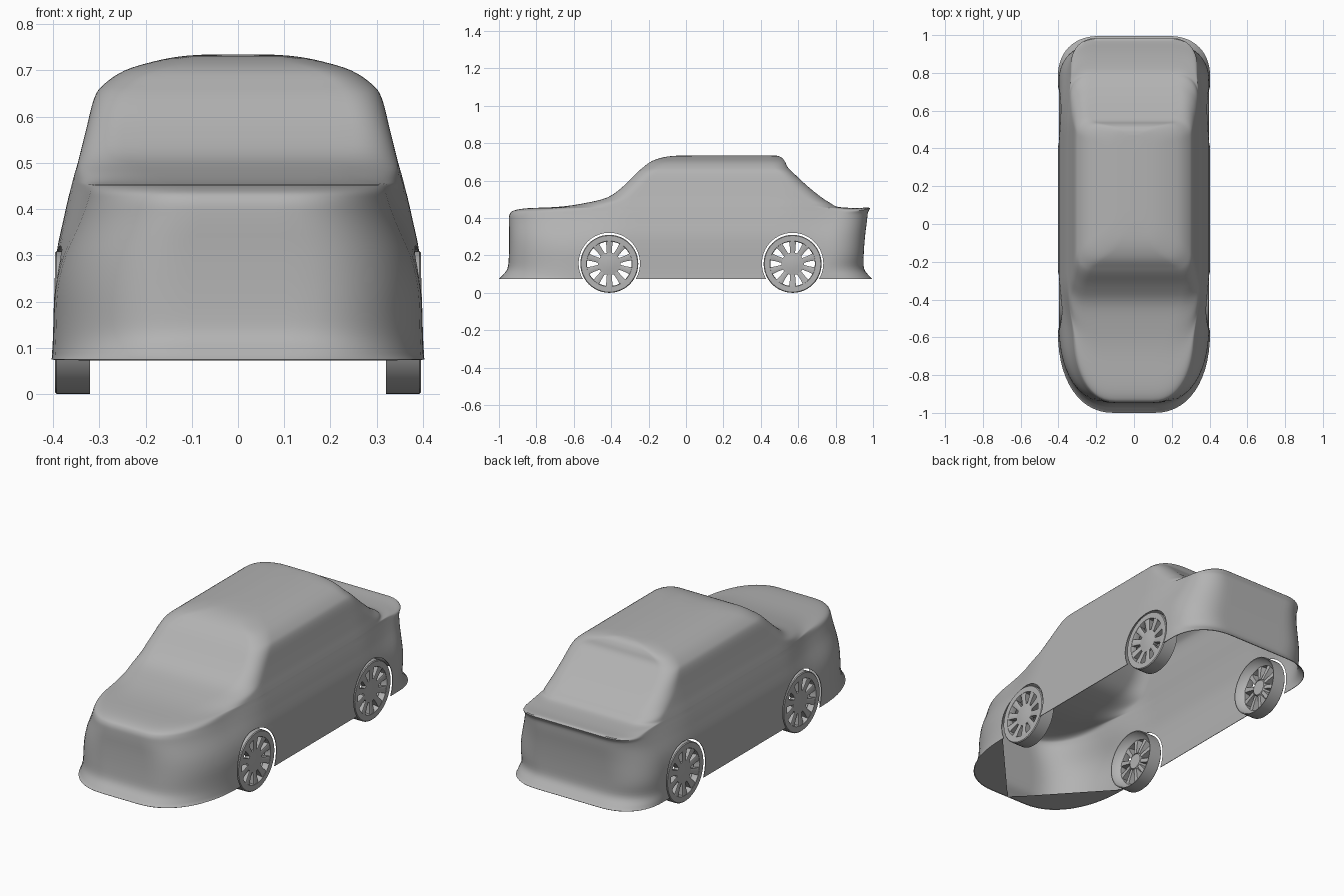
import bpy, bmesh, math
from mathutils import Matrix

cube = bpy.data.objects.get("Cube")
if cube:
    bpy.data.objects.remove(cube, do_unlink=True)

grey = bpy.data.materials.new("plain grey")
grey.use_nodes = True
grey.diffuse_color = (0.45, 0.45, 0.45, 1)
grey.node_tree.nodes["Principled BSDF"].inputs["Base Color"].default_value = grey.diffuse_color


def make_object(name, bm):
    bmesh.ops.recalc_face_normals(bm, faces=bm.faces)
    mesh = bpy.data.meshes.new(name)
    bm.to_mesh(mesh)
    bm.free()
    mesh.materials.append(grey)
    ob = bpy.data.objects.new(name, mesh)
    bpy.context.collection.objects.link(ob)
    return ob


def smooth(ob, degrees=40):
    bpy.ops.object.select_all(action="DESELECT")
    ob.select_set(True)
    bpy.context.view_layer.objects.active = ob
    bpy.ops.object.shade_smooth_by_angle(angle=math.radians(degrees))


# Body levels: height, front, back, half width, front corner across, front corner along, back corner
LEVELS = [
    (.075, -1, .995, .403, .3, .44, .22),
    (.09, -.985, .98, .402, .3, .44, .22),
    (.13, -.955, .952, .4, .28, .42, .22),
    (.2, -.947, .95, .398, .27, .42, .2),
    (.3, -.945, .957, .393, .27, .4, .2),
    (.38, -.947, .967, .377, .27, .4, .18),
    (.42, -.943, .972, .368, .26, .4, .16),
    (.44, -.92, .98, .363, .25, .38, .15),
    (.452, -.85, .9, .36, .24, .35, .14),
    (.46, -.68, .81, .358, .2, .25, .12),
    (.478, -.55, .775, .353, .15, .17, .1),
    (.51, -.42, .725, .344, .1, .12, .1),
    (.57, -.335, .65, .329, .08, .1, .1),
    (.64, -.265, .575, .311, .08, .1, .08),
    (.67, -.23, .545, .29, .08, .1, .08),
    (.7, -.19, .53, .245, .08, .1, .08),
    (.72, -.14, .515, .18, .08, .1, .08),
    (.731, -.08, .495, .12, .06, .1, .08),
    (.735, 0, .47, .06, .05, .1, .05),
]


def spline(rows, steps):
    """Catmull-Rom interpolation through all rows."""
    out = []
    for i in range(len(rows) - 1):
        a, b, c, d = (rows[min(max(i + k, 0), len(rows) - 1)] for k in (-1, 0, 1, 2))
        for s in range(steps):
            t = s / steps
            out.append([q + .5 * t * (r - p + t * (2*p - 5*q + 4*r - u + t * (3*(q - r) + u - p)))
                        for p, q, r, u in zip(a, b, c, d)])
    return out + [list(rows[-1])]


def corner(n, power):
    """Unit corner from the end face round to the side."""
    for i in range(n + 1):
        a = math.pi / 2 * i / n
        yield math.sin(a) ** (2 / power), math.cos(a) ** (2 / power)


def half_ring(front, back, w, rx, ryf, ryb, n=14, sides=32):
    """Half of a rounded rectangle, from front centre to back centre on +x."""
    rb = min(rx, ryb)
    pts = [((w - rx) * i / 6, front) for i in range(6)]
    pts += [(w - rx + rx * u, front + ryf - ryf * v) for u, v in corner(n, 2.25)]
    y0, y1 = front + ryf, back - ryb
    pts += [(w, y0 + (y1 - y0) * i / sides) for i in range(1, sides)]
    pts += [(w - rb + rb * u, back - ryb + ryb * v) for u, v in reversed(list(corner(n, 2.25)))]
    return pts + [((w - rb) * i / 6, back) for i in reversed(range(6))]


def ease(a, b, value):
    t = max(0, min(1, (value - a) / (b - a)))
    return t * t * (3 - 2 * t)


def shaped(x, y, z):
    """Narrow the bonnet and boot shoulders and turn up the boot's rear edge."""
    ends = .11 * ease(-.3, -.62, y) + .08 * ease(.5, .85, y)
    lift = max(0, (y - .86) / .12) ** 2 * ease(.39, .45, z)
    return x * (1 - ends * ease(.2, .45, z)), y, z + .016 * lift


# Body shell, open below
bm = bmesh.new()
rings = []
for z, *shape in spline(LEVELS, 4):
    half = half_ring(*shape)
    full = half + [(-x, y) for x, y in reversed(half[1:-1])]
    rings.append([bm.verts.new(shaped(x, y, z)) for x, y in full])
for low, high in zip(rings, rings[1:]):
    for i in range(len(low)):
        j = (i + 1) % len(low)
        bm.faces.new((low[i], low[j], high[j], high[i]))
bm.faces.new(rings[-1])
body = make_object("body_shell", bm)
if body.data.polygons[-1].normal.z < 0:
    body.data.flip_normals()
solid = body.modifiers.new("thickness", "SOLIDIFY")
solid.thickness = .003
solid.offset = -1

# Wheel arch cutters
WHEEL_Y = (-.41, .57)
WHEEL_Z, WHEEL_R = .155, .155
bm = bmesh.new()
for y in WHEEL_Y:
    for side in (-1, 1):
        place = Matrix.Translation((side * .4, y, WHEEL_Z + .002)) @ Matrix.Rotation(math.pi / 2, 4, "Y")
        bmesh.ops.create_cone(bm, cap_ends=True, segments=64, radius1=.164, radius2=.164,
                              depth=.2, matrix=place)
cutter = make_object("arch_cutter", bm)
cutter.hide_render = True
cut = body.modifiers.new("arches", "BOOLEAN")
cut.operation = "DIFFERENCE"
cut.solver = "EXACT"
cut.object = cutter
graph = bpy.context.evaluated_depsgraph_get()
cut_mesh = bpy.data.meshes.new_from_object(body.evaluated_get(graph))
body.modifiers.clear()
body.data = cut_mesh
bpy.data.objects.remove(cutter, do_unlink=True)
smooth(body)

# Flat plates under the front corners
bm = bmesh.new()
edge = half_ring(*LEVELS[0][1:])[:21]
for side in (-1, 1):
    bm.faces.new([bm.verts.new((side * x, y, LEVELS[0][0])) for x, y in edge])
make_object("front_lip", bm)

# Wheels: hollow rim with a flat face, domed hub and ten broad spokes
RIM = [(.32, .151), (.32, WHEEL_R), (.392, WHEEL_R), (.396, .151), (.395, .122),
       (.388, .119), (.36, .121), (.345, .14)]
HUB = [(.35, 0), (.35, .04), (.38, .06), (.388, .06), (.392, .03), (.394, 0)]
SPOKES = 10


def revolve(bm, profile, closed, segments=48):
    verts = [bm.verts.new((x, 0, r)) for x, r in profile]
    pairs = list(zip(verts, verts[1:])) + ([(verts[-1], verts[0])] if closed else [])
    edges = [bm.edges.new(p) for p in pairs]
    bmesh.ops.spin(bm, geom=verts + edges, cent=(0, 0, 0), axis=(1, 0, 0),
                   angle=math.tau, steps=segments, use_merge=False)
    bmesh.ops.remove_doubles(bm, verts=bm.verts, dist=.0001)


def add_spoke(bm, angle):
    turn = Matrix.Rotation(angle, 4, "X")
    ends = []
    for r, w, x in ((.045, .013, .387), (.09, .015, .391), (.124, .02, .394)):
        ring = [(x - .035, -w * .7, r), (x - .035, w * .7, r), (x - .002, w, r),
                (x, w * .7, r), (x, -w * .7, r), (x - .002, -w, r)]
        ends.append([bm.verts.new((turn @ Matrix.Translation(p)).translation) for p in ring])
    for a, b in zip(ends, ends[1:]):
        for i in range(len(a)):
            j = (i + 1) % len(a)
            bm.faces.new((a[i], a[j], b[j], b[i]))
    bm.faces.new(ends[0])
    bm.faces.new(ends[-1])


for end, y in zip(("front", "rear"), WHEEL_Y):
    for label, side in (("left", 1), ("right", -1)):
        bm = bmesh.new()
        revolve(bm, RIM, True)
        revolve(bm, HUB, False)
        for k in range(SPOKES):
            add_spoke(bm, math.tau * k / SPOKES)
        for v in bm.verts:
            v.co.x *= side
            v.co.y += y
            v.co.z += WHEEL_Z
        smooth(make_object(f"{end}_{label}_wheel", bm), 35)
